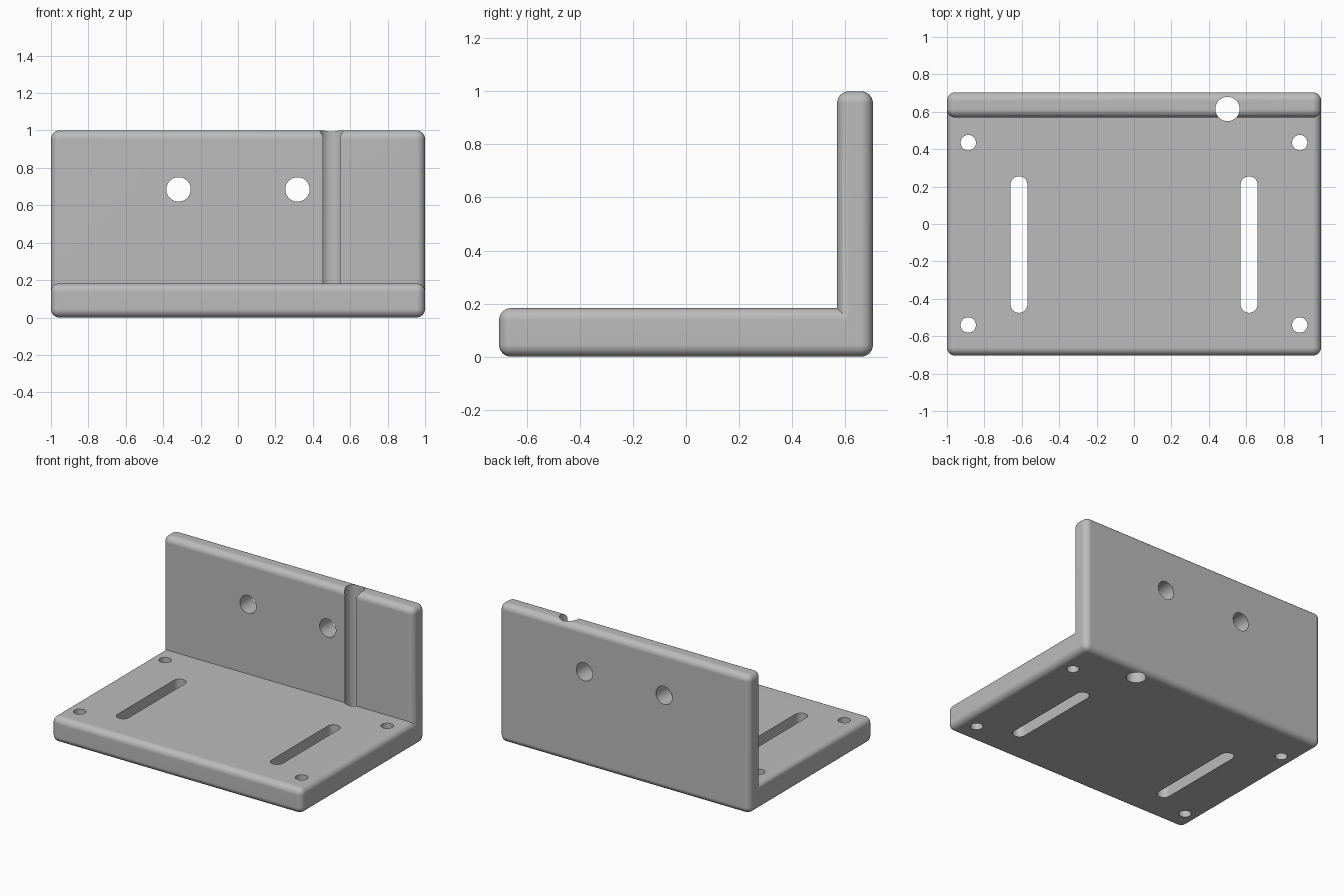
import bpy
import bmesh
import math
from mathutils import Matrix, Vector

cube = bpy.data.objects.get("Cube")
if cube:
    bpy.data.objects.remove(cube, do_unlink=True)

HALF_W, HALF_D = 1.0, 0.704
BASE_H, WALL_Y, WALL_H = 0.183, 0.569, 1.0
ROUND = 0.045

grey = bpy.data.materials.new("machined grey")
grey.use_nodes = True
colour = (0.5, 0.5, 0.5, 1)
grey.diffuse_color = colour
grey.node_tree.nodes["Principled BSDF"].inputs["Base Color"].default_value = colour


def extrude_profile(bm, points, offset):
    """Add a closed prism from a flat outline."""
    face = bm.faces.new([bm.verts.new(p) for p in points])
    out = bmesh.ops.extrude_face_region(bm, geom=[face])
    verts = [g for g in out["geom"] if isinstance(g, bmesh.types.BMVert)]
    bmesh.ops.translate(bm, verts=verts, vec=offset)
    bmesh.ops.recalc_face_normals(bm, faces=bm.faces)


def make_object(name, bm):
    mesh = bpy.data.meshes.new(name)
    bm.to_mesh(mesh)
    bm.free()
    mesh.materials.append(grey)
    obj = bpy.data.objects.new(name, mesh)
    bpy.context.collection.objects.link(obj)
    return obj


# L-shaped body, rounded on every edge but the inner corner
bm = bmesh.new()
outline = [(-HALF_D, 0), (HALF_D, 0), (HALF_D, WALL_H),
           (WALL_Y, WALL_H), (WALL_Y, BASE_H), (-HALF_D, BASE_H)]
extrude_profile(bm, [(-HALF_W, y, z) for y, z in outline], (2 * HALF_W, 0, 0))
convex = [e for e in bm.edges if e.calc_face_angle_signed() > 0.1]
bmesh.ops.bevel(bm, geom=convex, offset=ROUND, offset_type='OFFSET',
                segments=8, profile=0.5, affect='EDGES')
bracket = make_object("angle_bracket", bm)


def cut(radius, centre, length=0.0, axis='Z'):
    """Cut a round hole, or a slot stretched along y, right through."""
    bm = bmesh.new()
    steps, reach, straight = 24, 1.5, length / 2
    ring = []
    for side in (1, -1):
        for i in range(steps + 1):
            if length == 0 and i == steps:
                continue
            a = math.pi * i / steps
            ring.append((side * radius * math.cos(a),
                         side * (radius * math.sin(a) + straight), -reach))
    extrude_profile(bm, ring, (0, 0, 2 * reach))
    if axis == 'Y':
        bm.transform(Matrix.Rotation(math.pi / 2, 4, 'X'))
    bm.transform(Matrix.Translation(Vector(centre)))
    cutter = make_object("hole_cutter", bm)
    cutter.hide_render = True
    mod = bracket.modifiers.new("hole", 'BOOLEAN')
    mod.operation, mod.solver, mod.object = 'DIFFERENCE', 'EXACT', cutter
    bpy.context.view_layer.objects.active = bracket
    bpy.ops.object.modifier_apply(modifier=mod.name)
    bpy.data.objects.remove(cutter, do_unlink=True)


for s in (-1, 1):
    # Corner screw holes and long slots in the base
    for y in (0.435, -0.54):
        cut(0.041, (s * 0.886, y, 0))
    cut(0.045, (s * 0.615, -0.11, 0), length=0.64)
    # Bolt holes in the wall
    cut(0.065, (s * 0.318, 0.6, 0.685), axis='Y')

# Vertical channel down the wall and out through the base
cut(0.065, (0.5, 0.615, 0.5))

# Smooth rounds, crisp hole rims, flat faces kept even
bpy.ops.object.select_all(action='DESELECT')
bracket.select_set(True)
bpy.context.view_layer.objects.active = bracket
bpy.ops.object.shade_smooth_by_angle(angle=math.radians(30))
weighted = bracket.modifiers.new("even faces", 'WEIGHTED_NORMAL')
weighted.keep_sharp = True
